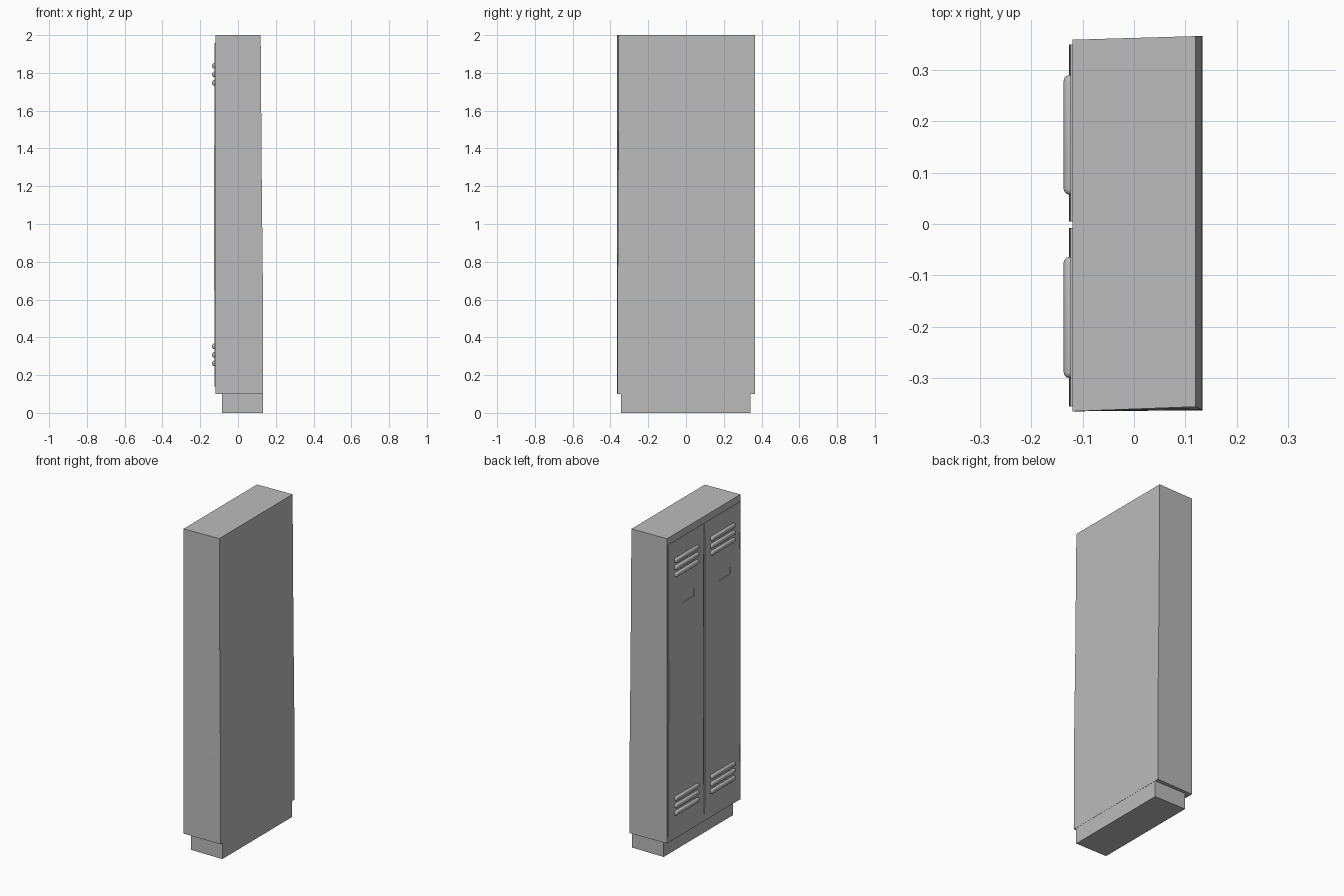
import bpy, bmesh, math

old = bpy.data.objects.get("Cube")
if old:
    bpy.data.objects.remove(old, do_unlink=True)

grey = bpy.data.materials.new("grey painted metal")
grey.use_nodes = True
colour = (0.5, 0.5, 0.5, 1)
grey.diffuse_color = colour
grey.node_tree.nodes["Principled BSDF"].inputs["Base Color"].default_value = colour


def finish(bm, name):
    mesh = bpy.data.meshes.new(name)
    bm.to_mesh(mesh)
    bm.free()
    ob = bpy.data.objects.new(name, mesh)
    bpy.context.collection.objects.link(ob)
    mesh.materials.append(grey)
    bpy.ops.object.select_all(action='DESELECT')
    ob.select_set(True)
    bpy.context.view_layer.objects.active = ob
    bpy.ops.object.shade_smooth_by_angle(angle=math.radians(30))
    return ob


def box(name, x, y, z, bevel=0):
    bm = bmesh.new()
    bmesh.ops.create_cube(bm, size=1)
    for v in bm.verts:
        for i, (low, high) in enumerate((x, y, z)):
            v.co[i] = low if v.co[i] < 0 else high
    if bevel:
        bmesh.ops.bevel(bm, geom=bm.edges[:], offset=bevel, segments=3,
                        profile=0.5, affect='EDGES')
    return finish(bm, name)


# Cabinet: stacked rings, with a slightly warped back panel
bm = bmesh.new()
rings = []
for z, back, side in ((0.1, 0.133, -0.363), (0.65, 0.132, -0.362),
                      (1.2, 0.126, -0.359), (2.0, 0.12, -0.356)):
    corners = ((-0.12, -0.365), (back, side), (back, 0.366), (-0.12, 0.359))
    rings.append([bm.verts.new((x, y, z)) for x, y in corners])
for low, high in zip(rings, rings[1:]):
    for i in range(4):
        j = (i + 1) % 4
        bm.faces.new((low[i], low[j], high[j], high[i]))
bm.faces.new(rings[0][::-1])
bm.faces.new(rings[-1])
finish(bm, "cabinet")

# Recessed plinth
box("plinth", (-0.085, 0.132), (-0.343, 0.341), (0, 0.105))


# Door with a gentle bow and a sunken label pocket
def door(name, y0, y1, label0, label1):
    bm = bmesh.new()
    ys = (y0, label0, label1, y1)
    zs = (0.14, 0.6, 1.05, 1.545, 1.592, 1.958)
    bow = lambda z: -0.1235 - 0.003 * math.sin(math.pi * (z - 0.14) / 1.818)
    grid = [[bm.verts.new((bow(z), y, z)) for z in zs] for y in ys]
    for a, b in zip(grid, grid[1:]):
        for k in range(len(zs) - 1):
            face = bm.faces.new((a[k], a[k + 1], b[k + 1], b[k]))
            if a is grid[1] and k == 3:
                pocket = face
    rim = [e for e in bm.edges if e.is_boundary]
    sides = bmesh.ops.extrude_edge_only(bm, edges=rim)["geom"]
    for v in sides:
        if isinstance(v, bmesh.types.BMVert):
            v.co.x = -0.117
    bmesh.ops.inset_individual(bm, faces=[pocket], thickness=0.002, depth=0)
    for v in pocket.verts:
        v.co.x += 0.004
    bm.normal_update()
    finish(bm, name)


door("left_door", -0.356, -0.008, -0.255, -0.14)
door("right_door", 0.005, 0.35, 0.1, 0.22)

# Rounded vent louvres, three at the top and bottom of each door
for side, y in (("left", (-0.3, -0.064)), ("right", (0.057, 0.29))):
    for place, top in (("upper", 1.837), ("lower", 0.352)):
        for n in range(3):
            z = top - 0.045 * n
            box(f"{side}_{place}_louvre_{n + 1}", (-0.137, -0.111), y,
                (z - 0.015, z + 0.015), 0.011)
